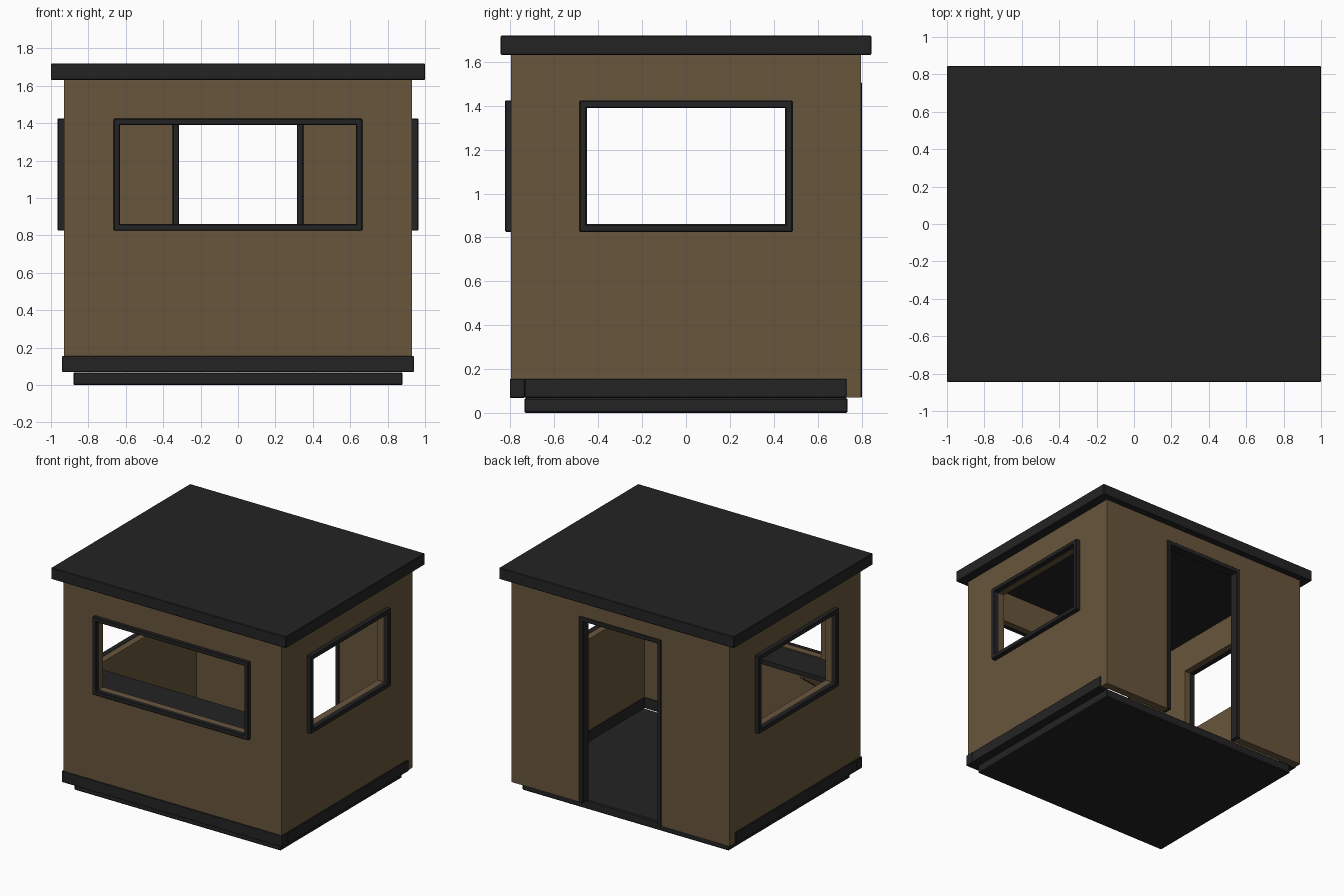
import bpy
import bmesh

if "Cube" in bpy.data.objects:
    bpy.data.objects.remove(bpy.data.objects["Cube"])


def material(name, rgb):
    m = bpy.data.materials.new(name)
    m.diffuse_color = (*rgb, 1.0)
    m.use_nodes = True
    m.node_tree.nodes["Principled BSDF"].inputs["Base Color"].default_value = m.diffuse_color
    return m


BROWN = material("brown panel", (0.14, 0.092, 0.046))
DARK = material("charcoal trim", (0.0175, 0.0175, 0.0175))


def make_object(name, bm, mat):
    bmesh.ops.recalc_face_normals(bm, faces=bm.faces[:])
    me = bpy.data.meshes.new(name)
    bm.to_mesh(me)
    bm.free()
    me.materials.append(mat)
    ob = bpy.data.objects.new(name, me)
    bpy.context.collection.objects.link(ob)
    return ob


def box(name, x, y, z, mat, bevel=0.0):
    """Box from (min, max) ranges on each axis."""
    bm = bmesh.new()
    bmesh.ops.create_cube(bm, size=1.0)
    for v in bm.verts:
        v.co = [r[0] if c < 0 else r[1] for c, r in zip(v.co, (x, y, z))]
    ob = make_object(name, bm, mat)
    if bevel:
        mod = ob.modifiers.new("soft edges", 'BEVEL')
        mod.width = bevel
        mod.segments = 1
    return ob


# Main sizes
WX, WY = 0.93, 0.797        # outer wall half sizes
IX, IY = 0.87, 0.737        # inner wall half sizes
Z0, Z1 = 0.07, 1.635        # wall bottom and top
BAR = 0.035                 # frame bar width
WIN_Z = (0.825, 1.425)      # outer height range of the window frames
FRONT_W, SIDE_W, DOOR_W, DOOR_TOP = 0.665, 0.487, 0.35, 1.505

# Wall shell with openings cut out
walls = box("walls", (-WX, WX), (-WY, WY), (Z0, Z1), BROWN)
hole_z = (WIN_Z[0] + BAR - 0.002, WIN_Z[1] - BAR + 0.002)
f, s, d = FRONT_W - BAR + 0.002, SIDE_W - BAR + 0.002, DOOR_W - 0.01
cutters = [
    box("room_cutter", (-IX, IX), (-IY, IY), (-0.5, 2.5), BROWN),
    box("front_window_cutter", (-f, f), (-1.2, -0.3), hole_z, BROWN),
    box("side_window_cutter", (-1.3, 1.3), (-s, s), hole_z, BROWN),
    box("door_cutter", (-d, d), (0.3, 1.2), (-0.3, DOOR_TOP - 0.01), BROWN),
]
for c in cutters:
    mod = walls.modifiers.new(c.name, 'BOOLEAN')
    mod.operation = 'DIFFERENCE'
    mod.solver = 'EXACT'
    mod.object = c
    c.hide_render = True
    c.hide_set(True)

# Roof and base slabs
box("roof", (-1, 1), (-0.845, 0.845), (1.632, 1.72), DARK, 0.004)
box("base_floor", (-0.88, 0.88), (-0.737, 0.737), (0, 0.068), DARK, 0.006)

# Skirting along the front and both sides
box("front_skirting", (-0.94, 0.94), (-0.803, -0.735), (0.069, 0.155), DARK, 0.003)
for sx, side in ((1, "right"), (-1, "left")):
    xs = sorted((sx * 0.868, sx * 0.94))
    box(side + "_skirting", xs, (-0.735, 0.732), (0.069, 0.155), DARK, 0.003)

# Front window frame
y = (-0.825, -0.785)
for sx, side in ((1, "right"), (-1, "left")):
    xs = sorted((sx * (FRONT_W - BAR), sx * FRONT_W))
    box("front_window_%s_bar" % side, xs, y, WIN_Z, DARK, 0.005)
for z, end in ((WIN_Z[0], "bottom"), (WIN_Z[1] - BAR, "top")):
    box("front_window_%s_bar" % end, (-FRONT_W, FRONT_W), y, (z, z + BAR), DARK, 0.005)

# Side window frames
for sx, side in ((1, "right"), (-1, "left")):
    xs = sorted((sx * 0.918, sx * 0.965))
    for sy, end in ((1, "back"), (-1, "front")):
        ys = sorted((sy * (SIDE_W - BAR), sy * SIDE_W))
        box("%s_window_%s_bar" % (side, end), xs, ys, WIN_Z, DARK, 0.005)
    for z, end in ((WIN_Z[0], "bottom"), (WIN_Z[1] - BAR, "top")):
        box("%s_window_%s_bar" % (side, end), xs, (-SIDE_W, SIDE_W), (z, z + BAR), DARK, 0.005)

# Door frame in the back wall
y = (0.73, 0.803)
for sx, side in ((1, "right"), (-1, "left")):
    xs = sorted((sx * (DOOR_W - BAR), sx * DOOR_W))
    box("door_%s_jamb" % side, xs, y, (Z0, DOOR_TOP), DARK, 0.004)
box("door_lintel", (-DOOR_W, DOOR_W), y, (DOOR_TOP - BAR, DOOR_TOP), DARK, 0.004)

# Inside counter below the front window, on triangular brackets
box("counter", (-IX, IX), (-IY, -0.49), (0.815, 0.85), DARK)
for sx, side in ((1, "right"), (-1, "left")):
    bm = bmesh.new()
    profile = ((-IY, 0.815), (-0.52, 0.815), (-0.52, 0.78), (-IY, 0.62))
    face = bm.faces.new([bm.verts.new((sx * 0.62 - 0.015, py, pz)) for py, pz in profile])
    ext = bmesh.ops.extrude_face_region(bm, geom=[face])
    new = [g for g in ext["geom"] if isinstance(g, bmesh.types.BMVert)]
    bmesh.ops.translate(bm, verts=new, vec=(0.03, 0, 0))
    make_object("counter_%s_bracket" % side, bm, BROWN)
